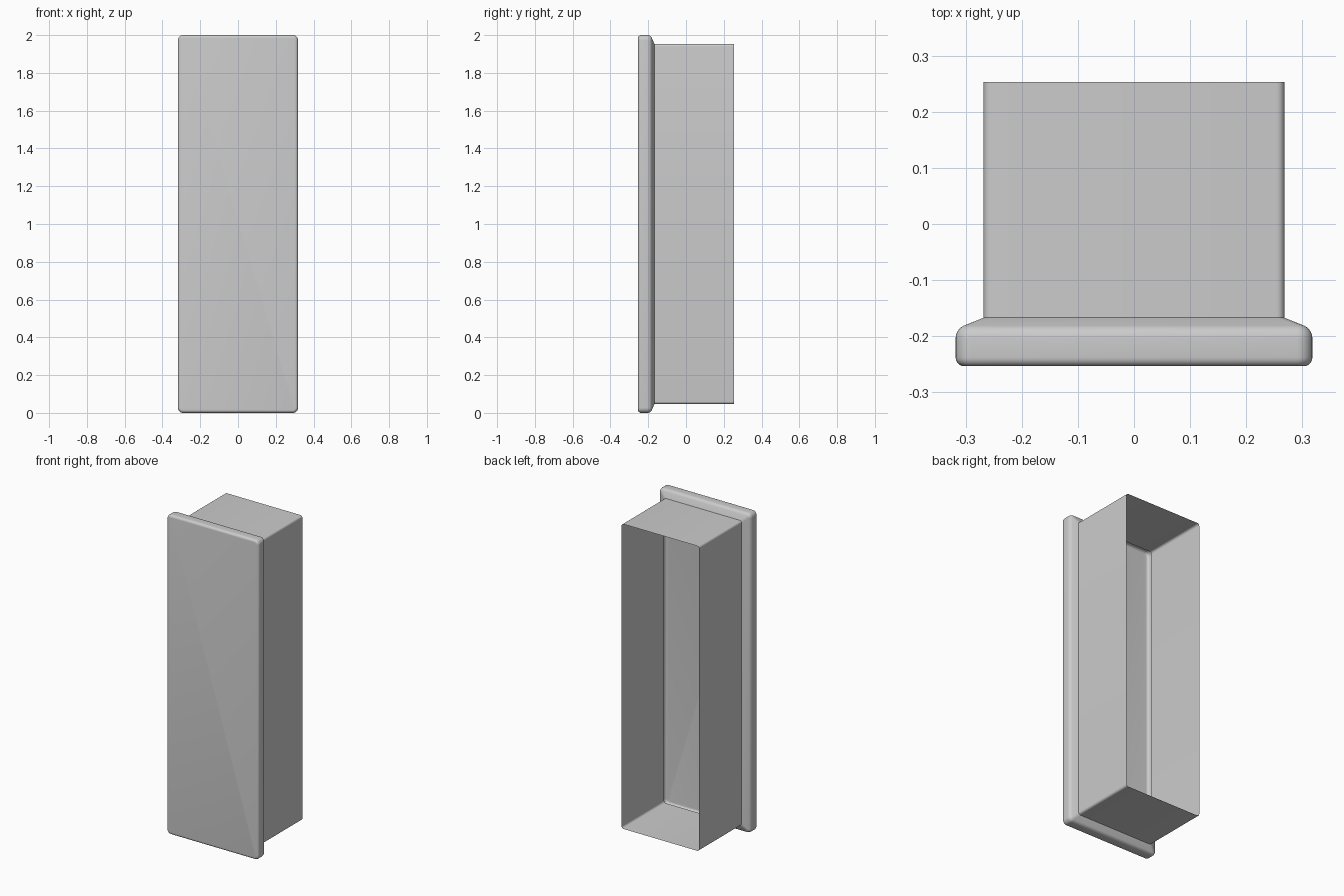
import bpy, bmesh, math

if "Cube" in bpy.data.objects:
    bpy.data.objects.remove(bpy.data.objects["Cube"])

HALF_W, HALF_H, CORNER = 0.318, 1.0, 0.028


def rounded_ring(bm, inset, y):
    """Rounded rectangle in the xz plane, shrunk by inset."""
    r = max(CORNER - inset, 0.014)
    w = HALF_W - inset - r
    h = HALF_H - inset * 0.93 - r
    ring = []
    for k, (sx, sz) in enumerate(((1, 1), (-1, 1), (-1, -1), (1, -1))):
        for i in range(7):
            a = math.radians(90 * k + 15 * i)
            ring.append(bm.verts.new((sx * w + r * math.cos(a), y,
                                      1 + sz * h + r * math.sin(a))))
    return ring


def arc(ci, cy, r, a0, a1, n):
    """Points (inset, y) of an arc in the wall profile."""
    angles = [math.radians(a0 + (a1 - a0) * i / n) for i in range(n + 1)]
    return [(ci - r * math.cos(a), cy + r * math.sin(a)) for a in angles]


# Wall profile: rounded front edge, rounded rear lip, sloping neck, sleeve
profile = arc(0.016, -0.2375, 0.016, -90, 0, 5)
profile += arc(0.025, -0.204, 0.025, 0, 65, 5)
profile += [(0.05, -0.167), (0.05, 0.2535)]

bm = bmesh.new()
rings = [rounded_ring(bm, i, y) for i, y in profile]
bm.faces.new(rings[0])  # front panel
for a, b in zip(rings, rings[1:]):
    n = len(a)
    for j in range(n):
        bm.faces.new((a[j], a[(j + 1) % n], b[(j + 1) % n], b[j]))
bmesh.ops.recalc_face_normals(bm, faces=bm.faces)

mesh = bpy.data.meshes.new("open_back_cover")
bm.to_mesh(mesh)
bm.free()
cover = bpy.data.objects.new("open_back_cover", mesh)
bpy.context.collection.objects.link(cover)
bpy.context.view_layer.objects.active = cover
cover.select_set(True)
bpy.ops.object.shade_smooth_by_angle(angle=math.radians(30))
